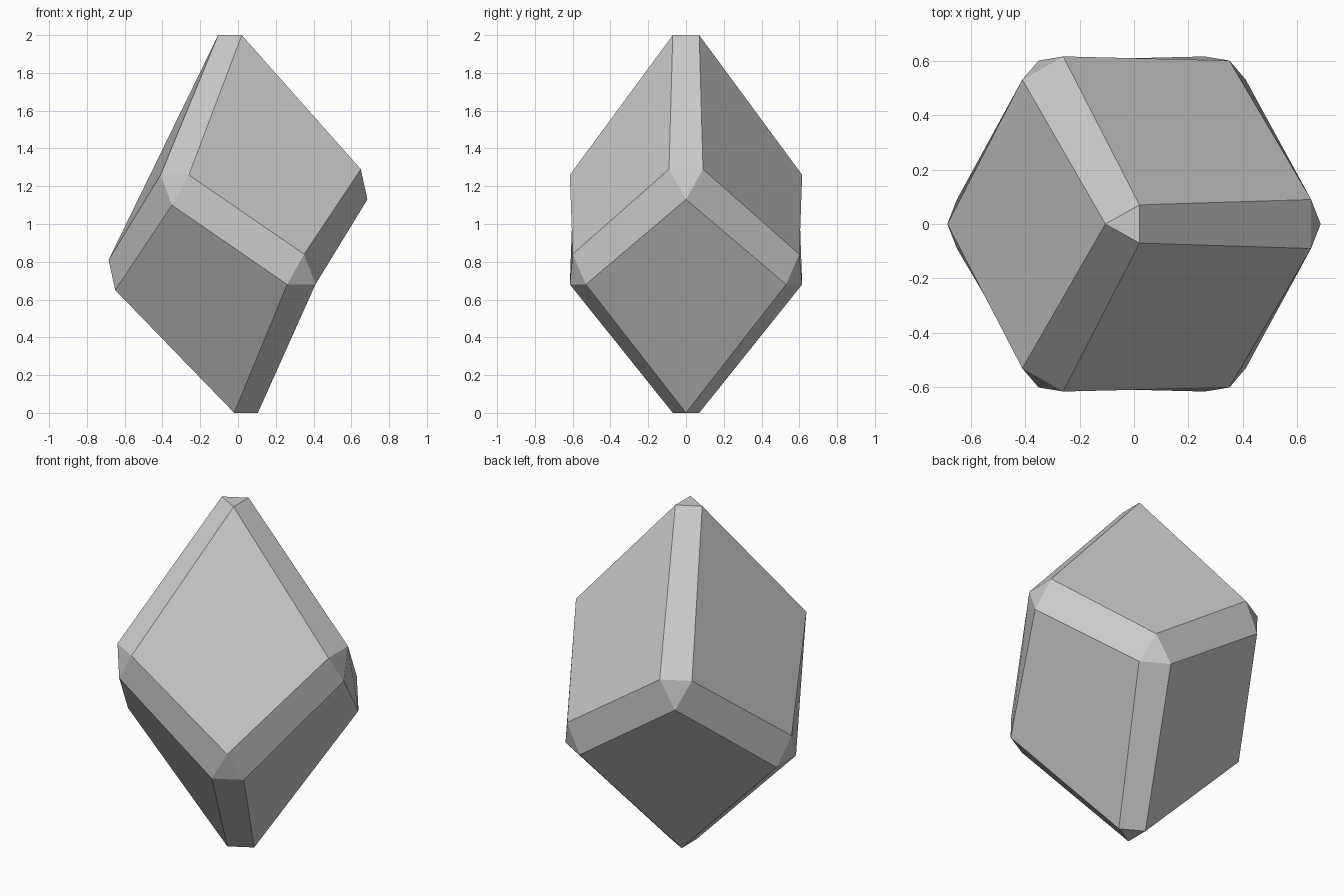
import bpy, bmesh

if "Cube" in bpy.data.objects:
    bpy.data.objects.remove(bpy.data.objects["Cube"])

# Upper faces of a stretched, chamfered cube: corner name -> chamfered corner point
back = {"T": (.02, .07, 2), "U0": (.65, .09, 1.29), "L0": (.35, .60, .84), "U1": (-.26, .615, 1.26)}
left = {"T": (-.105, 0, 2), "U1": (-.41, .53, 1.26), "L1": (-.685, 0, .81), "U2": (-.41, -.53, 1.26)}
swap_y = {"T": "T", "B": "B", "U0": "U0", "U1": "U2", "U2": "U1", "L0": "L2", "L2": "L0", "L1": "L1"}
half_turn = {"T": "B", "U0": "L1", "U1": "L0", "U2": "L2", "L0": "U1", "L1": "U0", "L2": "U2"}


def mirror(face):
    return {swap_y[k]: (x, -y, z) for k, (x, y, z) in face.items()}


def turn(face):
    return {half_turn[k]: (-x, y, 0 if k == "T" else 1.94 - z) for k, (x, y, z) in face.items()}


upper = [back, mirror(back), left]
bm = bmesh.new()
faces = [{k: bm.verts.new(p) for k, p in f.items()} for f in upper + [turn(f) for f in upper]]

# Six main facets (lower ones fold along the short diagonal)
for i, f in enumerate(faces):
    loop = list(f.values())
    bm.faces.new(loop if i < 3 else loop[1:] + loop[:1])

# Chamfer strips along the edges shared by two facets
for i, f in enumerate(faces):
    for g in faces[i + 1:]:
        shared = [k for k in f if k in g]
        if len(shared) == 2:
            a, b = shared
            bm.faces.new((f[a], f[b], g[b], g[a]))

# Small triangles at the eight corners
for corner in swap_y:
    bm.faces.new([f[corner] for f in faces if corner in f])

bmesh.ops.recalc_face_normals(bm, faces=bm.faces)
mesh = bpy.data.meshes.new("crystal")
bm.to_mesh(mesh)
bm.free()
bpy.context.collection.objects.link(bpy.data.objects.new("crystal", mesh))
